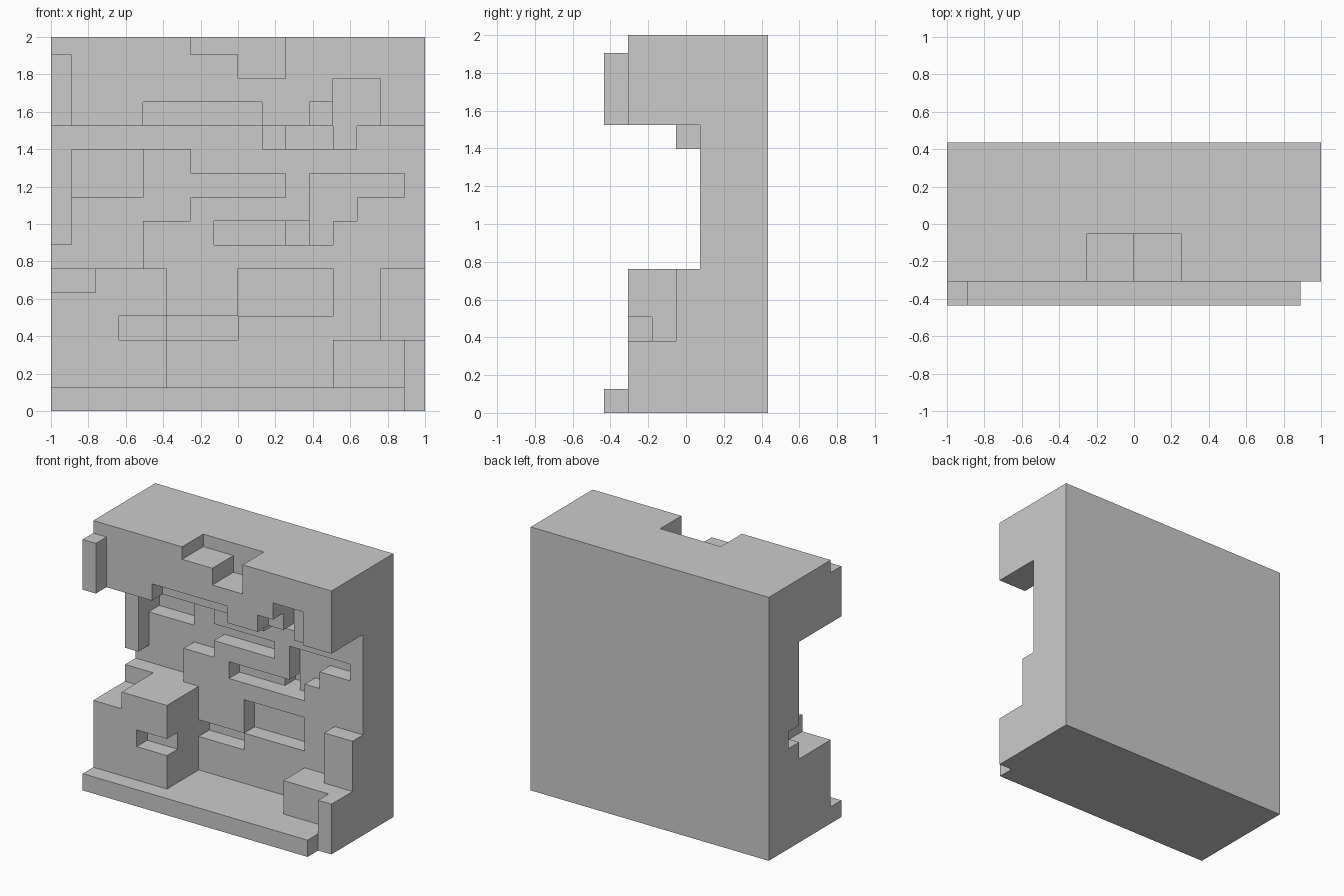
import bpy, bmesh

if "Cube" in bpy.data.objects:
    bpy.data.objects.remove(bpy.data.objects["Cube"])

U = 0.127                                    # block module
XS = [-1] + [k * U for k in range(-7, 8)] + [1]
ZS = [k * U for k in range(16)] + [2]
YS = [-0.435 + k * U for k in range(7)] + [0.435]
N = 16
depth = [[4] * N for _ in range(N)]          # depth[column][row], 0 = foremost


def stamp(level, x0, x1, z0, z1):
    """Set the front face of a rectangle of modules to a depth level."""
    for i in range(x0, x1):
        for k in range(z0, z1):
            depth[i][k] = level


# Recesses in the middle wall
stamp(5, 0, 4, 6, 9)        # left hollow
stamp(4, 0, 1, 7, 12)       # left edge post
stamp(5, 1, 4, 7, 9)
stamp(6, 1, 4, 9, 11)       # deep pocket
stamp(5, 4, 6, 8, 11)
stamp(5, 6, 10, 9, 10)
stamp(5, 7, 12, 7, 8)       # long slot
stamp(6, 10, 11, 7, 8)      # deep hole in slot
stamp(5, 11, 13, 8, 10)     # stepped window
stamp(5, 13, 15, 9, 10)
stamp(4, 12, 13, 7, 8)
stamp(5, 5, 8, 3, 4)        # lower windows
stamp(5, 8, 12, 4, 6)

# Upper overhang with notches
stamp(1, 0, 16, 12, 16)
stamp(0, 0, 1, 12, 15)      # front corner block
stamp(2, 4, 9, 12, 13)
stamp(2, 11, 12, 12, 13)
stamp(3, 12, 14, 12, 14)
stamp(3, 6, 8, 15, 16)
stamp(3, 8, 10, 14, 16)
stamp(3, 9, 10, 11, 12)     # teeth under the overhang
stamp(3, 12, 13, 11, 12)
stamp(5, 10, 12, 11, 12)

# Lower left block
stamp(1, 0, 5, 1, 6)
stamp(4, 0, 2, 5, 6)
stamp(2, 3, 5, 3, 4)

# Lower right steps
stamp(3, 14, 16, 3, 6)
stamp(2, 12, 15, 1, 3)
stamp(1, 15, 16, 0, 3)

# Base ledge
stamp(0, 0, 15, 0, 1)


def solid(i, j, k):
    return 0 <= i < N and 0 <= k < N and 0 <= j < 7 and j >= depth[i][k]


# Skin the solid modules, then merge the coplanar faces
bm = bmesh.new()
verts = {}


def vert(p):
    if p not in verts:
        verts[p] = bm.verts.new((XS[p[0]], YS[p[1]], ZS[p[2]]))
    return verts[p]


for i in range(N):
    for j in range(7):
        for k in range(N):
            if not solid(i, j, k):
                continue
            for axis in range(3):
                for side in (0, 1):
                    n = [i, j, k]
                    n[axis] += 2 * side - 1
                    if solid(*n):
                        continue
                    ring = []
                    for a, b in ((0, 0), (1, 0), (1, 1), (0, 1)):
                        p = [i, j, k]
                        p[axis] += side
                        p[(axis + 1) % 3] += a
                        p[(axis + 2) % 3] += b
                        ring.append(vert(tuple(p)))
                    bm.faces.new(ring if side else ring[::-1])

bmesh.ops.dissolve_limit(bm, angle_limit=0.01, verts=bm.verts[:], edges=bm.edges[:])
mesh = bpy.data.meshes.new("relief_wall")
bm.to_mesh(mesh)
bm.free()
bpy.context.collection.objects.link(bpy.data.objects.new("relief_wall", mesh))
